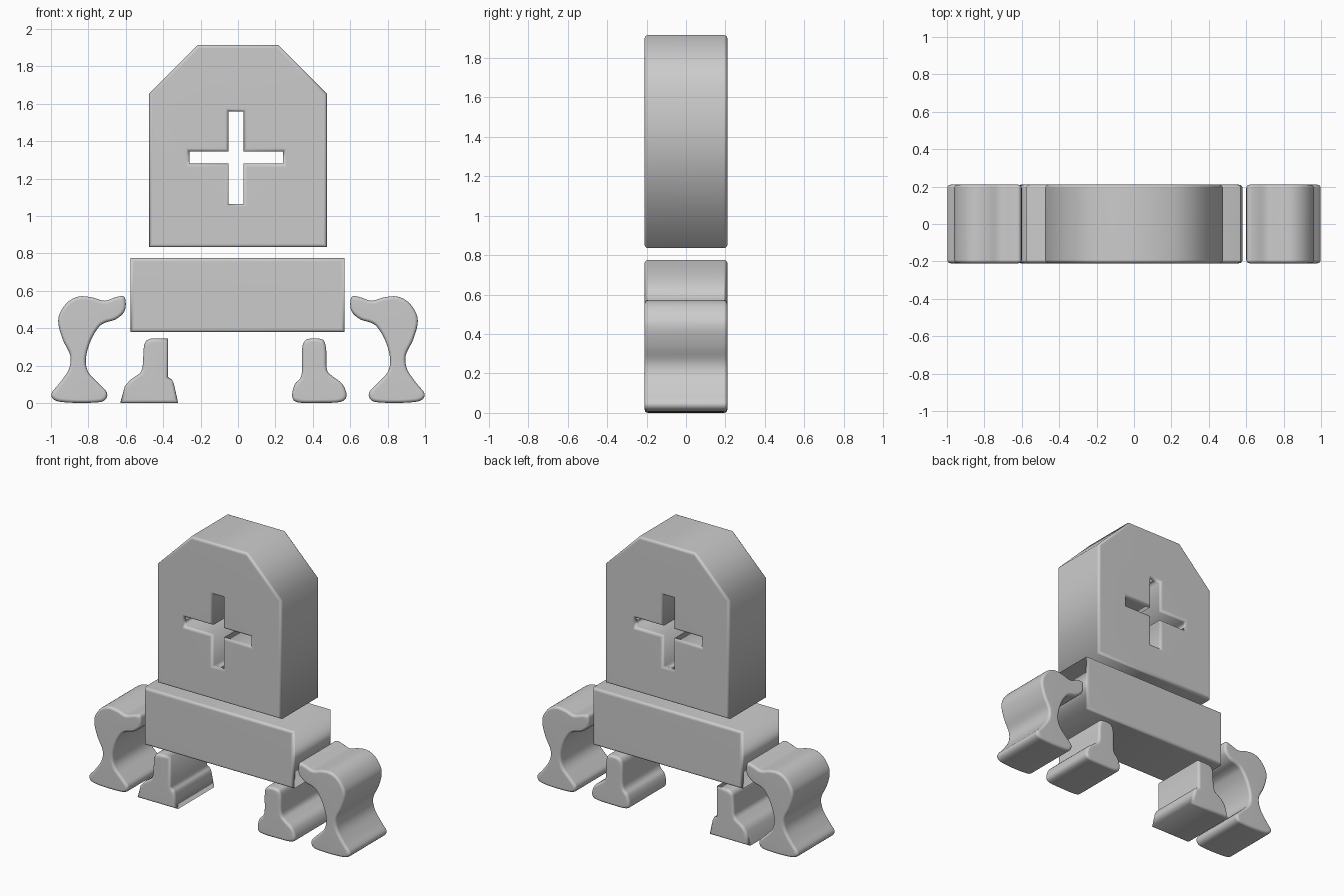
import bpy
import bmesh
import math
from mathutils import Vector

HALF_DEPTH = 0.21
RIM = 0.018
RIM_STEPS = 4

cube = bpy.data.objects.get("Cube")
if cube:
    bpy.data.objects.remove(cube, do_unlink=True)


def spline(points, steps=4):
    """Closed smooth curve through the given points."""
    pts = [Vector(p) for p in points]
    n = len(pts)
    out = []
    for i in range(n):
        a, b, c, d = (pts[(i + k) % n] for k in (-1, 0, 1, 2))
        for s in range(steps):
            t = s / steps
            out.append(0.5 * (2 * b + (c - a) * t + (2 * a - 5 * b + 4 * c - d) * t**2
                              + (3 * b - a - 3 * c + d) * t**3))
    return out


def oriented(points, ccw=True):
    pts = [Vector(p) for p in points]
    area = sum(p.x * q.y - q.x * p.y for p, q in zip(pts, pts[1:] + pts[:1]))
    return pts if (area > 0) == ccw else pts[::-1]


def inset(points, amount):
    """Move a loop toward the solid side, keeping its corners mitred."""
    out = []
    for i, p in enumerate(points):
        d1 = (p - points[i - 1]).normalized()
        d2 = (points[(i + 1) % len(points)] - p).normalized()
        n1, n2 = Vector((-d1.y, d1.x)), Vector((-d2.y, d2.x))
        out.append(p + (n1 + n2) * amount / max(1 + n1.dot(n2), 0.4))
    return out


def slab(name, outline, hole=None):
    """Extrude an x-z outline through the depth, with softly rounded rims."""
    angles = [math.pi / 2 * i / RIM_STEPS for i in range(RIM_STEPS + 1)]
    section = [(RIM * (1 - math.cos(a)), HALF_DEPTH - RIM * (1 - math.sin(a))) for a in angles]
    section = [(i, -y) for i, y in reversed(section)] + section
    loops = [oriented(outline)] + ([oriented(hole, False)] if hole else [])
    bm = bmesh.new()
    caps = ([], [])
    for loop in loops:
        rings = [[bm.verts.new((p.x, y, p.y)) for p in inset(loop, i)] for i, y in section]
        n = len(loop)
        for r1, r2 in zip(rings, rings[1:]):
            for k in range(n):
                j = (k + 1) % n
                bm.faces.new((r1[k], r1[j], r2[j], r2[k]))
        for cap, ring in zip(caps, (rings[0], rings[-1])):
            cap += [bm.edges.get((ring[k], ring[(k + 1) % n])) for k in range(n)]
    for cap, side in zip(caps, (-1, 1)):
        bmesh.ops.triangle_fill(bm, edges=cap, use_beauty=True, normal=(0, side, 0))
    bmesh.ops.recalc_face_normals(bm, faces=bm.faces)
    mesh = bpy.data.meshes.new(name)
    bm.to_mesh(mesh)
    bm.free()
    obj = bpy.data.objects.new(name, mesh)
    bpy.context.collection.objects.link(obj)
    bpy.ops.object.select_all(action="DESELECT")
    obj.select_set(True)
    bpy.context.view_layer.objects.active = obj
    bpy.ops.object.shade_smooth_by_angle(angle=math.radians(100))
    obj.modifiers.new("Flat caps", "WEIGHTED_NORMAL").keep_sharp = True
    return obj


def mirrored(points):
    return [(-x, z) for x, z in points]


# Head: chamfered slab with a cross cut through it
head = [(-.475, .835), (.475, .835), (.475, 1.655), (.215, 1.915), (-.215, 1.915), (-.475, 1.655)]
left, right, low, high = -.05, .03, 1.28, 1.345
cross = [(left, 1.065), (right, 1.065), (right, low), (.24, low), (.24, high), (right, high),
         (right, 1.56), (left, 1.56), (left, high), (-.26, high), (-.26, low), (left, low)]
slab("head", head, cross)

# Body block
slab("body", [(-.575, .38), (.57, .38), (.57, .775), (-.575, .775)])

# Curvy arms on both sides
arm = [(.61, .57), (.65, .567), (.715, .547), (.78, .565), (.85, .57), (.91, .54), (.953, .48),
       (.96, .42), (.935, .335), (.897, .255), (.905, .18), (.955, .105), (.998, .05), (.975, .013),
       (.89, .002), (.78, .002), (.715, .013), (.70, .055), (.74, .1), (.80, .165), (.813, .24),
       (.787, .335), (.745, .405), (.71, .43), (.655, .447), (.61, .485), (.60, .53)]
slab("left_arm", spline(arm))
slab("right_arm", spline(mirrored(arm)))

# Left foot: rounded all over
slab("left_foot", spline([(.58, .04), (.55, .007), (.44, .001), (.32, .004), (.29, .035), (.303, .1),
                          (.34, .15), (.343, .29), (.36, .335), (.39, .345), (.43, .345), (.46, .332),
                          (.472, .28), (.475, .18), (.51, .14), (.56, .1)]))

# Right foot: flat sole and a straight inner edge
slab("right_foot", [(-.63, 0), (-.32, 0), (-.343, .105), (-.353, .125), (-.375, .14), (-.375, .345),
                    (-.465, .345), (-.49, .335), (-.503, .31), (-.51, .19), (-.522, .16),
                    (-.575, .125), (-.605, .09)])
